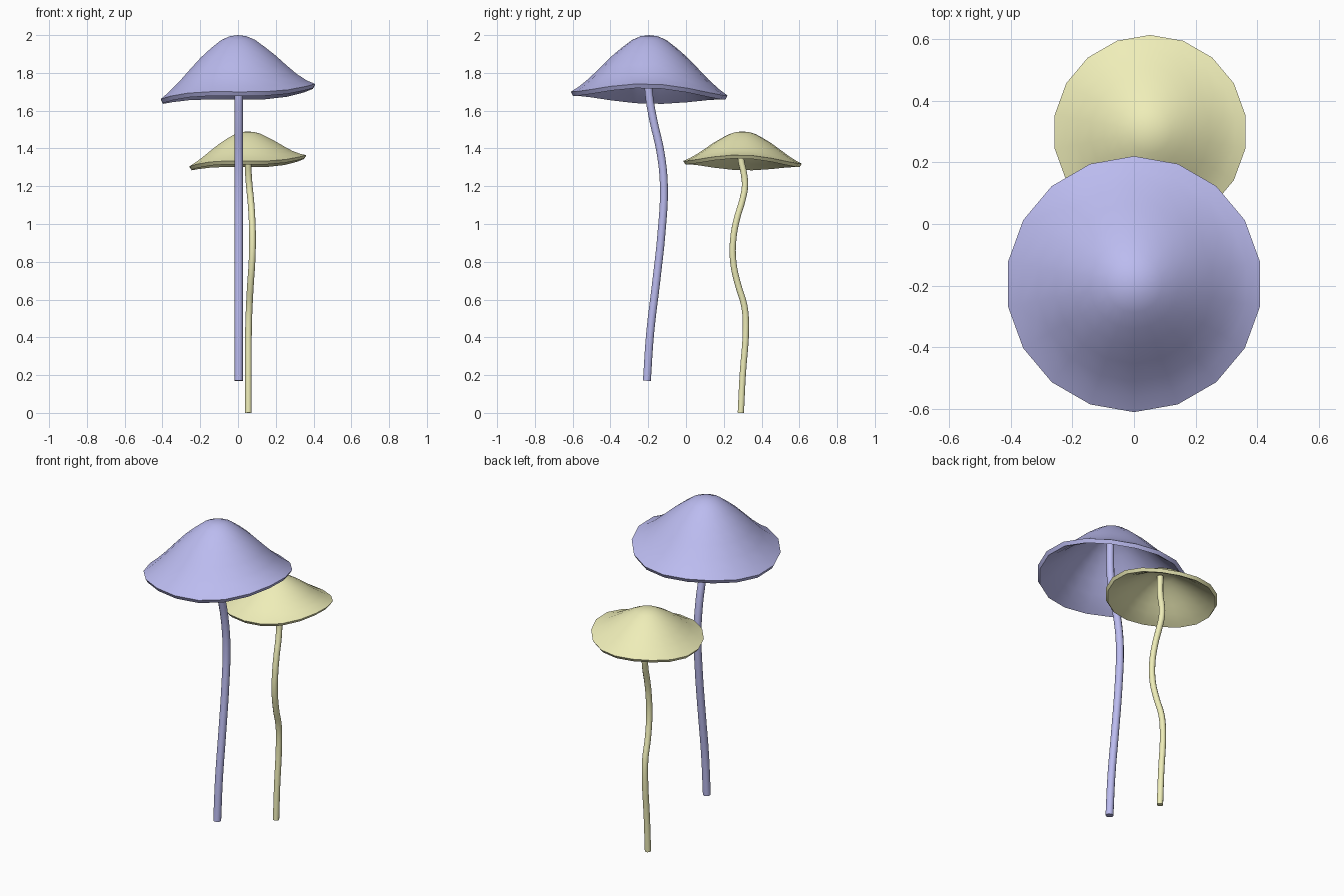
import bpy, bmesh
from math import sin, cos, pi

if "Cube" in bpy.data.objects:
    bpy.data.objects.remove(bpy.data.objects["Cube"])

SIDES = 18
# cap profile: (radius fraction, drop fraction)
PROFILE = [(0.11, 0.02), (0.22, 0.085), (0.35, 0.22), (0.48, 0.37),
           (0.62, 0.56), (0.76, 0.75), (0.89, 0.90), (1.0, 1.0)]


def material(name, rgb):
    m = bpy.data.materials.new(name)
    m.diffuse_color = (*rgb, 1)
    m.use_nodes = True
    m.node_tree.nodes["Principled BSDF"].inputs["Base Color"].default_value = m.diffuse_color
    return m


def wave(a):
    return 0.03 * cos(a) - 0.01 * sin(a) + 0.005 * cos(2 * a) + 0.012 * cos(3 * a)


def cap(name, x, y, top, radius, drop, amp, thick, mat):
    bm = bmesh.new()

    def ring(f, d, dr, dz):
        out = []
        for i in range(SIDES):
            a = pi / 2 + 2 * pi * i / SIDES
            r = f * radius - dr
            z = top - d * drop + amp * wave(a) * f ** 2.5 - dz
            out.append(bm.verts.new((x + r * cos(a), y + r * sin(a), z)))
        return out

    # outer skin down to the rim, then back up the hollow underside
    rings = [ring(f, d, 0, 0) for f, d in PROFILE]
    rings += [ring(f, d, 0.012 * f, thick) for f, d in reversed(PROFILE)]
    for r0, r1 in zip(rings, rings[1:]):
        for i in range(SIDES):
            j = (i + 1) % SIDES
            bm.faces.new((r0[i], r1[i], r1[j], r0[j]))
    for r, z in ((rings[0], top), (rings[-1], top - thick)):
        c = bm.verts.new((x, y, z))
        for i in range(SIDES):
            bm.faces.new((c, r[i], r[(i + 1) % SIDES]))
    bmesh.ops.recalc_face_normals(bm, faces=bm.faces)
    me = bpy.data.meshes.new(name)
    bm.to_mesh(me)
    bm.free()
    ob = bpy.data.objects.new(name, me)
    bpy.context.collection.objects.link(ob)
    me.materials.append(mat)
    bpy.context.view_layer.objects.active = ob
    ob.select_set(True)
    bpy.ops.object.shade_smooth_by_angle(angle=0.9)
    ob.select_set(False)


def stem(name, points, radius, mat):
    cu = bpy.data.curves.new(name, 'CURVE')
    cu.dimensions = '3D'
    cu.bevel_depth = radius
    cu.bevel_resolution = 3
    cu.resolution_u = 4
    cu.use_fill_caps = True
    sp = cu.splines.new('BEZIER')
    sp.bezier_points.add(len(points) - 1)
    for bp, co in zip(sp.bezier_points, points):
        bp.co = co
        bp.handle_left_type = bp.handle_right_type = 'AUTO'
    cu.materials.append(mat)
    bpy.context.collection.objects.link(bpy.data.objects.new(name, cu))


violet = material("violet", (0.50, 0.50, 0.87))
yellow = material("yellow", (0.86, 0.85, 0.48))

# tall mushroom
cap("tall_cap", 0, -0.195, 2.0, 0.415, 0.305, 1.0, 0.022, violet)
stem("tall_stem", [(0.004, y, z) for y, z in (
    (-0.207, 0.17), (-0.19, 0.42), (-0.157, 0.7), (-0.13, 0.95), (-0.117, 1.2),
    (-0.135, 1.38), (-0.173, 1.55), (-0.197, 1.7), (-0.2, 1.97))], 0.022, violet)

# short mushroom
cap("short_cap", 0.052, 0.299, 1.49, 0.314, 0.16, 0.75, 0.018, yellow)
stem("short_stem", [
    (0.055, 0.29, 0), (0.055, 0.30, 0.2), (0.056, 0.317, 0.46), (0.06, 0.308, 0.57),
    (0.066, 0.275, 0.68), (0.074, 0.25, 0.8), (0.077, 0.25, 0.92), (0.074, 0.27, 1.03),
    (0.068, 0.297, 1.12), (0.06, 0.312, 1.2), (0.055, 0.306, 1.27),
    (0.053, 0.291, 1.34), (0.053, 0.29, 1.465)], 0.0175, yellow)
